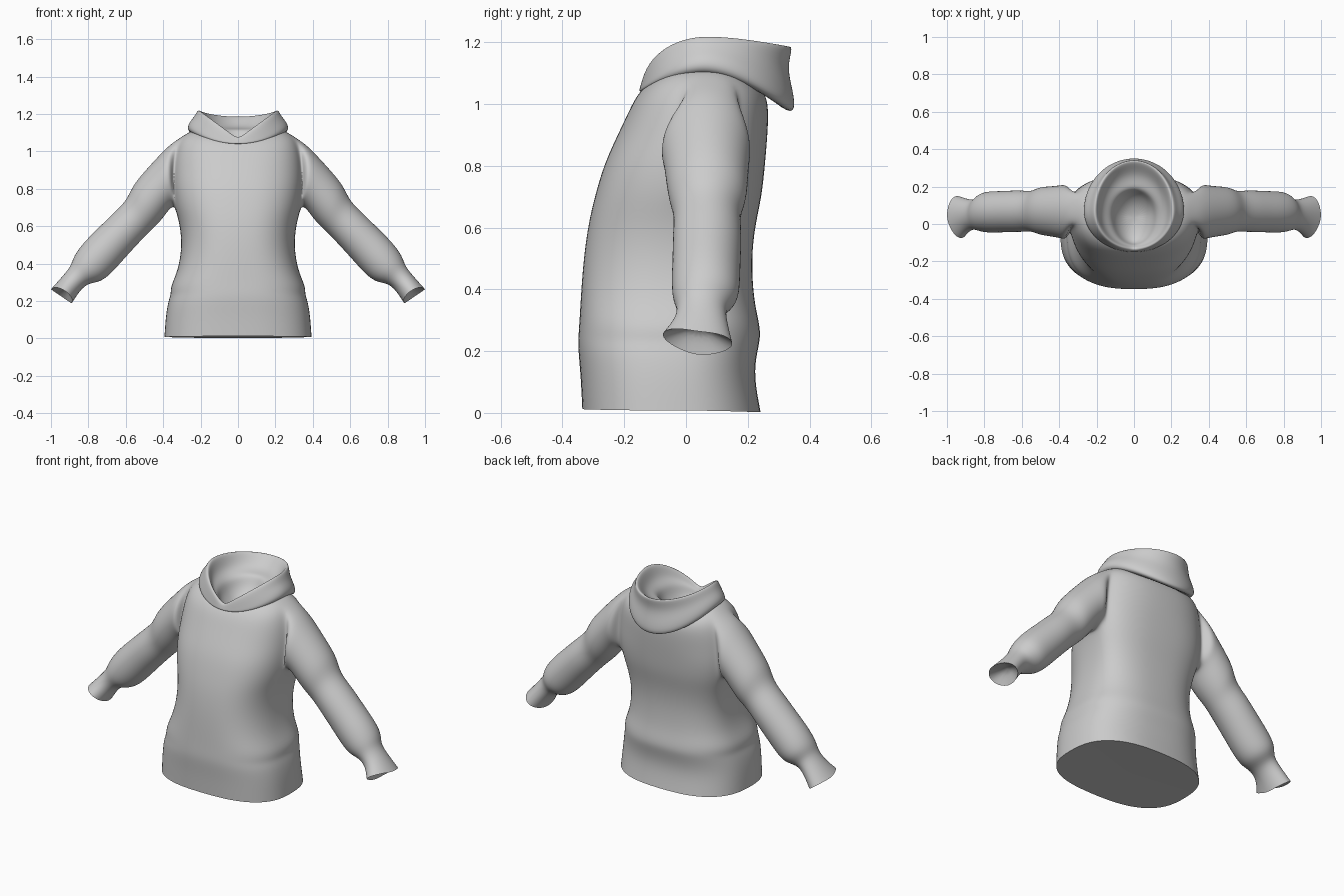
import bpy, bmesh
from math import sin, cos, pi, copysign

SEG = 32


def spow(v, p):
    return copysign(abs(v) ** p, v)


def ring(bm, hw, yf, yc, yb, zf, zs, zb, n=2.0, vee=False):
    """Horizontal loop: half width, front/side/back y, front/side/back z."""
    verts = []
    for i in range(SEG):
        a = 2 * pi * i / SEG
        s, c = sin(a), cos(a)
        depth = (yc - yf) if c > 0 else (yb - yc)
        front = 1 - abs(s) if vee else c * c
        z = zs + ((zf - zs) * front if c > 0 else (zb - zs) * (-c) ** 1.6)
        verts.append(bm.verts.new((hw * spow(s, 2 / n), yc - depth * spow(c, 2 / n), z)))
    return verts


def skin(bm, loops, skip=lambda r, i: False):
    for r in range(len(loops) - 1):
        lo, hi = loops[r], loops[r + 1]
        n = len(lo)
        for i in range(n):
            if not skip(r, i):
                j = (i + 1) % n
                bm.faces.new((lo[i], lo[j], hi[j], hi[i]))


def cap(bm, loop, centre, crease=True):
    """Close a loop with a fan, keeping a crisp rim."""
    layer = bm.edges.layers.float.get("crease_edge") or bm.edges.layers.float.new("crease_edge")
    mid = bm.verts.new(centre)
    for a, b in zip(loop, loop[1:] + loop[:1]):
        bm.faces.new((a, b, mid))
        if crease:
            e = bm.edges.get((a, b))
            e[layer] = 1.0
            e.smooth = False


def finish(bm, name):
    bmesh.ops.recalc_face_normals(bm, faces=bm.faces)
    me = bpy.data.meshes.new(name)
    bm.to_mesh(me)
    bm.free()
    for p in me.polygons:
        p.use_smooth = True
    ob = bpy.data.objects.new(name, me)
    bpy.context.collection.objects.link(ob)
    sub = ob.modifiers.new("smooth", "SUBSURF")
    sub.levels = sub.render_levels = 2
    return ob


# Body: half width, front y, side y, back y, front z, side z, back z
BODY = [
    (.395, -.337, -.06, .243, .012, .008, .002),
    (.388, -.342, -.06, .220, .12, .12, .12),
    (.374, -.350, -.06, .232, .20, .20, .20),
    (.360, -.350, -.05, .244, .245, .235, .25),
    (.362, -.346, -.04, .236, .30, .28, .30),
    (.322, -.341, -.02, .220, .39, .36, .37),
    (.300, -.333, .02, .212, .50, .49, .50),
    (.312, -.318, .05, .225, .61, .61, .61),
    (.338, -.297, .06, .246, .70, .70, .70),
    (.350, -.268, .07, .256, .80, .80, .80),
    (.350, -.232, .07, .264, .88, .90, .89),
    (.340, -.198, .07, .268, .95, .99, .97),
    (.315, -.170, .07, .262, 1.01, 1.07, 1.03),
    (.255, -.142, .07, .225, 1.05, 1.110, 1.07),
    (.215, -.130, .06, .200, 1.05, 1.110, 1.07),
]
# Sleeve: top x, top z, underside x, underside z, front y, back y
SLEEVE = [
    (.370, 1.030, .350, .705, -.085, .212),
    (.430, .967, .370, .690, -.072, .204),
    (.505, .885, .405, .640, -.064, .200),
    (.565, .812, .450, .592, -.055, .195),
    (.595, .735, .490, .555, -.036, .172),
    (.665, .670, .550, .492, -.042, .180),
    (.745, .590, .615, .420, -.042, .176),
    (.825, .512, .680, .347, -.046, .174),
    (.878, .440, .735, .302, -.043, .170),
    (.890, .392, .800, .296, -.027, .127),
    (.925, .345, .845, .258, -.032, .130),
    (1.00, .262, .890, .187, -.074, .149),
]
LOW, HIGH = 8, 12                 # body rows bounding the armholes
HOLES = {1: range(7, 10), -1: range(22, 25)}

bm = bmesh.new()
body = [ring(bm, *r, n=2.6 if k < 10 else 2.4) for k, r in enumerate(BODY)]
skin(bm, body, lambda r, i: LOW <= r < HIGH and any(i in h for h in HOLES.values()))

# Sleeves bridged onto the armholes
for side, cols in HOLES.items():
    rim = {body[r][i] for r in range(LOW, HIGH + 1) for i in range(cols[0], cols[-1] + 2)}
    hole = [e for e in bm.edges if e.is_boundary and all(v in rim for v in e.verts)]
    arms = []
    for xt, zt, xu, zu, yf, yb in SLEEVE:
        loop = []
        for k in range(14):
            a = 2 * pi * k / 14
            t = cos(a) / 2 * 1.04
            x = (xt + xu) / 2 + (xt - xu) * t
            z = (zt + zu) / 2 + (zt - zu) * t
            y = (yf + yb) / 2 + (yb - yf) / 2 * 1.04 * sin(a)
            loop.append(bm.verts.new((side * x, y, z)))
        arms.append(loop)
    # Cuff mouth cut back at the front, closed by a recessed lining
    for k, v in enumerate(arms[-1]):
        lift = .03 * max(0, -sin(2 * pi * k / 14))
        v.co.x -= side * lift * .7
        v.co.z += lift
    skin(bm, arms)
    first = [bm.edges.get((arms[0][k], arms[0][(k + 1) % 14])) for k in range(14)]
    bmesh.ops.bridge_loops(bm, edges=hole + first)
    cap(bm, arms[-1], (side * .90, .042, .285))
# Unused vertices inside the armholes
bmesh.ops.delete(bm, geom=[v for v in bm.verts if not v.link_faces], context="VERTS")
# Closed hem
cap(bm, body[0], (0, -.05, .015))
finish(bm, "sweater_body")

# Hood lying down: underside, outer roll, rim, inner fold, neck bowl
HOOD = [
    (.200, -.125, .07, .20, 1.050, 1.110, 1.08),
    (.250, -.146, .07, .325, 1.036, 1.095, .970),
    (.274, -.153, .07, .358, 1.042, 1.120, .975),
    (.264, -.151, .07, .346, 1.050, 1.155, 1.05),
    (.235, -.146, .07, .328, 1.060, 1.185, 1.12),
    (.216, -.140, .07, .350, 1.066, 1.224, 1.19),
    (.198, -.130, .07, .328, 1.068, 1.216, 1.185),
    (.180, -.122, .06, .270, 1.062, 1.155, 1.13),
    (.155, -.117, .05, .215, 1.055, 1.125, 1.12),
    (.120, -.110, .04, .185, 1.045, 1.100, 1.115),
    (.105, -.100, .04, .165, 1.010, 1.050, 1.06),
    (.060, -.040, .04, .110, .990, 1.000, 1.01),
]
bm = bmesh.new()
hood = [ring(bm, *r, vee=3 < k < 10) for k, r in enumerate(HOOD)]
skin(bm, hood)
cap(bm, hood[-1], (0, .035, .985), crease=False)
finish(bm, "hood")
